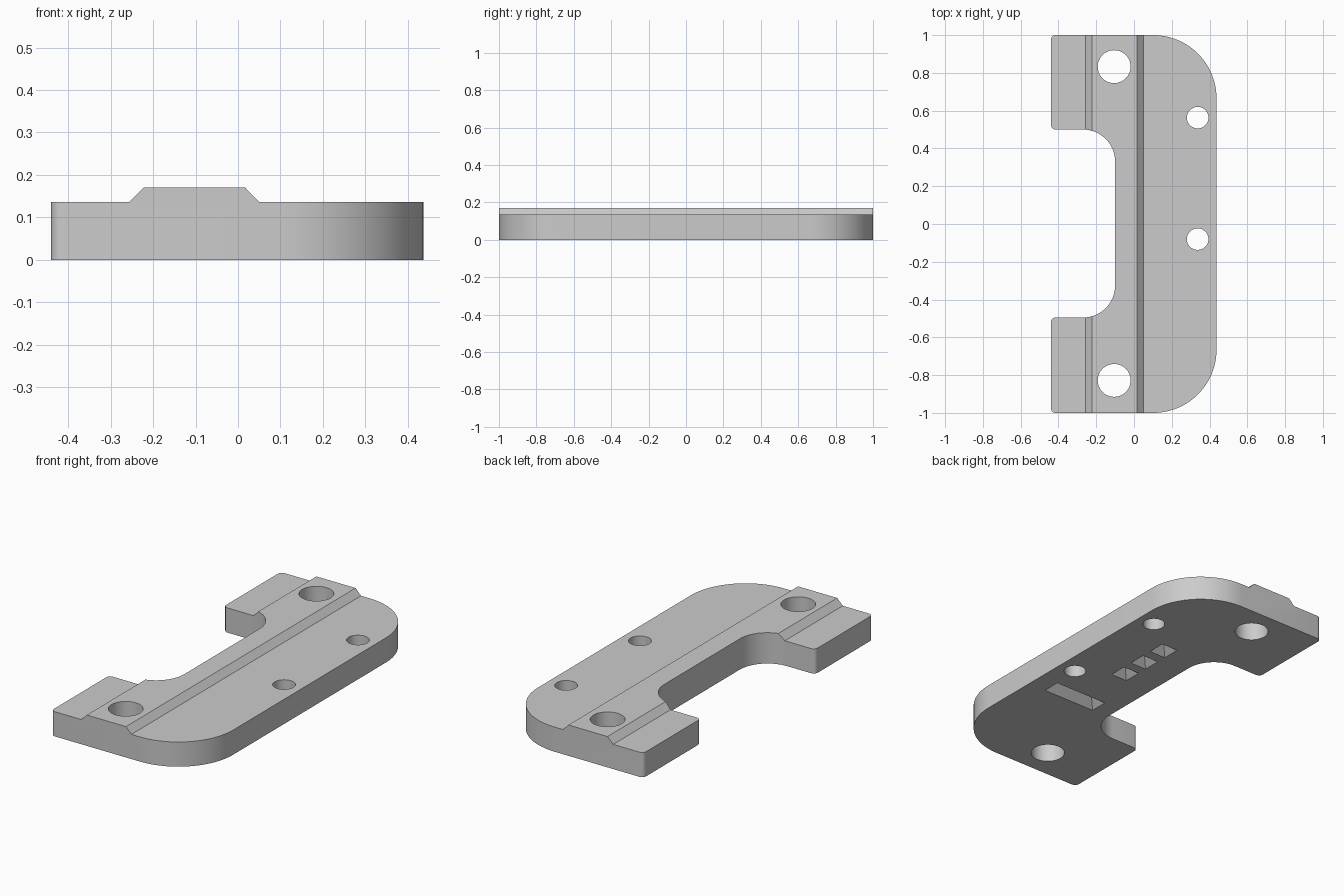
import bpy, bmesh, math
from mathutils import Vector

if "Cube" in bpy.data.objects:
    bpy.data.objects.remove(bpy.data.objects["Cube"], do_unlink=True)

grey = bpy.data.materials.new("plain grey")
grey.use_nodes = True
grey.diffuse_color = (0.6, 0.6, 0.6, 1)
grey.node_tree.nodes["Principled BSDF"].inputs["Base Color"].default_value = (0.6, 0.6, 0.6, 1)


def new_object(name, bm):
    bmesh.ops.recalc_face_normals(bm, faces=bm.faces)
    mesh = bpy.data.meshes.new(name)
    bm.to_mesh(mesh)
    bm.free()
    mesh.materials.append(grey)
    obj = bpy.data.objects.new(name, mesh)
    bpy.context.collection.objects.link(obj)
    return obj


def prism(name, points, offset):
    """Extrude a closed loop of points along an offset."""
    bm = bmesh.new()
    face = bm.faces.new([bm.verts.new(p) for p in points])
    grown = bmesh.ops.extrude_face_region(bm, geom=[face], use_keep_orig=True)
    verts = [g for g in grown["geom"] if isinstance(g, bmesh.types.BMVert)]
    bmesh.ops.translate(bm, verts=verts, vec=offset)
    return new_object(name, bm)


def rounded(corners):
    """Replace each right-angled corner (x, y, radius) with an arc."""
    loop = []
    for i, (x, y, r) in enumerate(corners):
        p = Vector((x, y))
        a = (Vector(corners[i - 1][:2]) - p).normalized()
        b = (Vector(corners[(i + 1) % len(corners)][:2]) - p).normalized()
        steps = 6 if r < 0.1 else 24
        for k in range(steps + 1):
            t = math.pi / 2 * k / steps
            q = p + r * (a + b) - r * (b * math.cos(t) + a * math.sin(t))
            loop.append((q.x, q.y, 0))
    return loop


def cut(target, tool, operation="DIFFERENCE"):
    tool.hide_render = True
    mod = target.modifiers.new("cut", "BOOLEAN")
    mod.operation, mod.solver, mod.object = operation, "EXACT", tool
    bpy.context.view_layer.objects.active = target
    bpy.ops.object.modifier_apply(modifier=mod.name)
    bpy.data.objects.remove(tool, do_unlink=True)


def hole(x, y, r):
    bm = bmesh.new()
    bmesh.ops.create_cone(bm, cap_ends=True, segments=48, radius1=r, radius2=r, depth=1)
    bmesh.ops.translate(bm, verts=bm.verts, vec=(x, y, 0))
    return new_object("hole_cutter", bm)


def hip_pocket(x, y, length, width):
    """Hip-roof shaped cutter with sloping sides, rising from below."""
    bm = bmesh.new()
    low = 0.02
    hx, hy, ridge = length / 2 + low, width / 2 + low, (length - width) / 2
    for sx in (-1, 1):
        for sy in (-1, 1):
            bm.verts.new((x + sx * hx, y + sy * hy, -low))
        bm.verts.new((x + sx * ridge, y, width / 2))
    bmesh.ops.remove_doubles(bm, verts=bm.verts, dist=0.0001)
    bmesh.ops.convex_hull(bm, input=bm.verts)
    return new_object("pocket_cutter", bm)


# Plate outline with the side notch and rounded corners
outline = rounded([
    (-0.44, -1, 0.025), (0.437, -1, 0.335), (0.437, 1, 0.335), (-0.44, 1, 0.025),
    (-0.44, 0.5, 0.025), (-0.1, 0.5, 0.17), (-0.1, -0.495, 0.17), (-0.44, -0.495, 0.025)])
plate = prism("mounting_plate", outline, (0, 0, 0.3))

# Raised rib across the top, running along the length
section = [(-0.6, -0.1), (0.6, -0.1), (0.6, 0.136), (0.05, 0.136),
           (0.017, 0.17), (-0.222, 0.17), (-0.256, 0.136), (-0.6, 0.136)]
cut(plate, prism("section_cutter", [(x, -1.2, z) for x, z in section], (0, 2.4, 0)), "INTERSECT")

# Through holes
for x, y, r in ((-0.105, 0.833, 0.087), (-0.105, -0.828, 0.087),
                (0.337, 0.563, 0.057), (0.337, -0.08, 0.057)):
    cut(plate, hole(x, y, r))

# Underside pockets: one long slot and three small pyramids
cut(plate, hip_pocket(0.165, -0.285, 0.325, 0.1))
for i in range(3):
    cut(plate, hip_pocket(0.117, 0.067 + 0.157 * i, 0.1, 0.1))

# Smooth arcs, sharp edges
bpy.ops.object.select_all(action="DESELECT")
plate.select_set(True)
bpy.context.view_layer.objects.active = plate
bpy.ops.object.shade_smooth_by_angle(angle=math.radians(30))
